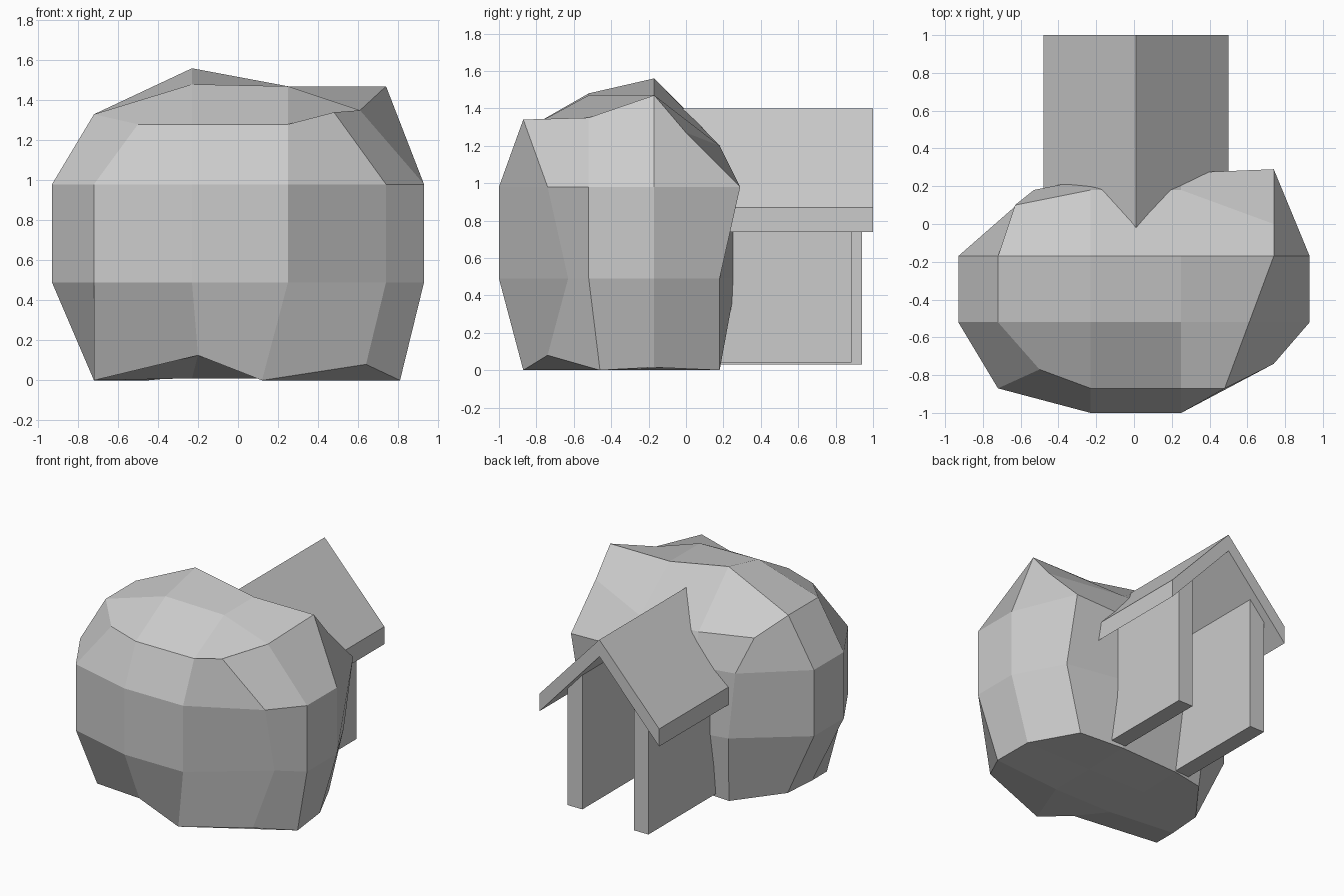
import bpy, bmesh

if "Cube" in bpy.data.objects:
    bpy.data.objects.remove(bpy.data.objects["Cube"])


def mesh_object(name, verts, faces):
    me = bpy.data.meshes.new(name)
    me.from_pydata(verts, [], faces)
    bm = bmesh.new()
    bm.from_mesh(me)
    bmesh.ops.recalc_face_normals(bm, faces=bm.faces)
    bm.to_mesh(me)
    bm.free()
    ob = bpy.data.objects.new(name, me)
    bpy.context.collection.objects.link(ob)
    return ob


def prism(name, profile, y0, y1):
    """Extrude an x-z profile along y."""
    n = len(profile)
    verts = [(x, y, z) for y in (y0, y1) for x, z in profile]
    faces = [tuple(range(n)), tuple(range(n, 2 * n))]
    faces += [(i, (i + 1) % n, n + (i + 1) % n, n + i) for i in range(n)]
    return mesh_object(name, verts, faces)


# Boulder: four 12-point rings, counter-clockwise from the front left corner
waist = [(-.72, -.87), (-.23, -1), (.25, -1), (.74, -.74), (.93, -.52), (.93, -.17),
         (.74, .29), (.25, .27), (-.23, .24), (-.53, .18), (-.93, -.17), (-.93, -.52)]
low = list(waist)
low[3], low[6], low[9] = (.74, -.63), (.74, .18), (-.48, .19)
base = [(-.72, -.62, 0), (-.2, -.87, .125), (.12, -.87, 0), (.64, -.74, .08),
        (.81, -.46, 0), (.79, -.17, .015), (.62, .18, 0), (.25, .18, .02),
        (-.23, .16, .02), (-.45, .14, 0), (-.7, -.19, 0), (-.72, -.45, 0)]
shoulder = [(-.5, -.77, 1.28), (-.23, -.87, 1.28), (.25, -.87, 1.28), (.48, -.87, 1.34),
            (.61, -.52, 1.35), (.74, -.17, 1.47), (.74, 0, 1.27), (.25, .18, 1.2),
            (-.23, .18, 1.21), (-.63, .1, 1.24), (-.72, -.17, 1.33), (-.72, -.52, 1.33)]
crown = [(-.23, -.52, 1.48), (.25, -.52, 1.47), (.25, -.17, 1.47), (-.23, -.17, 1.56)]
sole = [(x, y, .01) for x, y, z in crown]

verts = base + [(x, y, .49) for x, y in low] + [(x, y, .98) for x, y in waist] + shoulder
faces = [(r + i, r + (i + 1) % 12, r + 12 + (i + 1) % 12, r + 12 + i)
         for r in (0, 12, 24) for i in range(12)]


def cap(ring, inner):
    """Fill a ring with a 3 x 3 patch around four inner points."""
    c = len(verts)
    verts.extend(inner)
    faces.append((c, c + 1, c + 2, c + 3))
    for k in range(4):
        a = [ring + (3 * k + j) % 12 for j in (-1, 0, 1, 2)]
        p, q = c + k, c + (k + 1) % 4
        faces.append((a[0], a[1], a[2], p))
        faces.append((a[2], a[3], q, p))


cap(36, crown)
cap(0, sole)
mesh_object("boulder", verts, faces)

# Gable roof over the rear entrance
prism("porch_roof", [(-.48, .74), (-.48, .87), (.01, 1.4), (.5, .87), (.5, .74), (.01, 1.275)], -.1, 1)

# Side walls with tops cut to the roof slope
for name, s, y1, z in (("left_wall", -1, .94, .03), ("right_wall", 1, .885, .04)):
    prism(name, [(s * .23, z), (s * .35, z), (s * .35, .92), (s * .23, 1.05)], -.05, y1)
